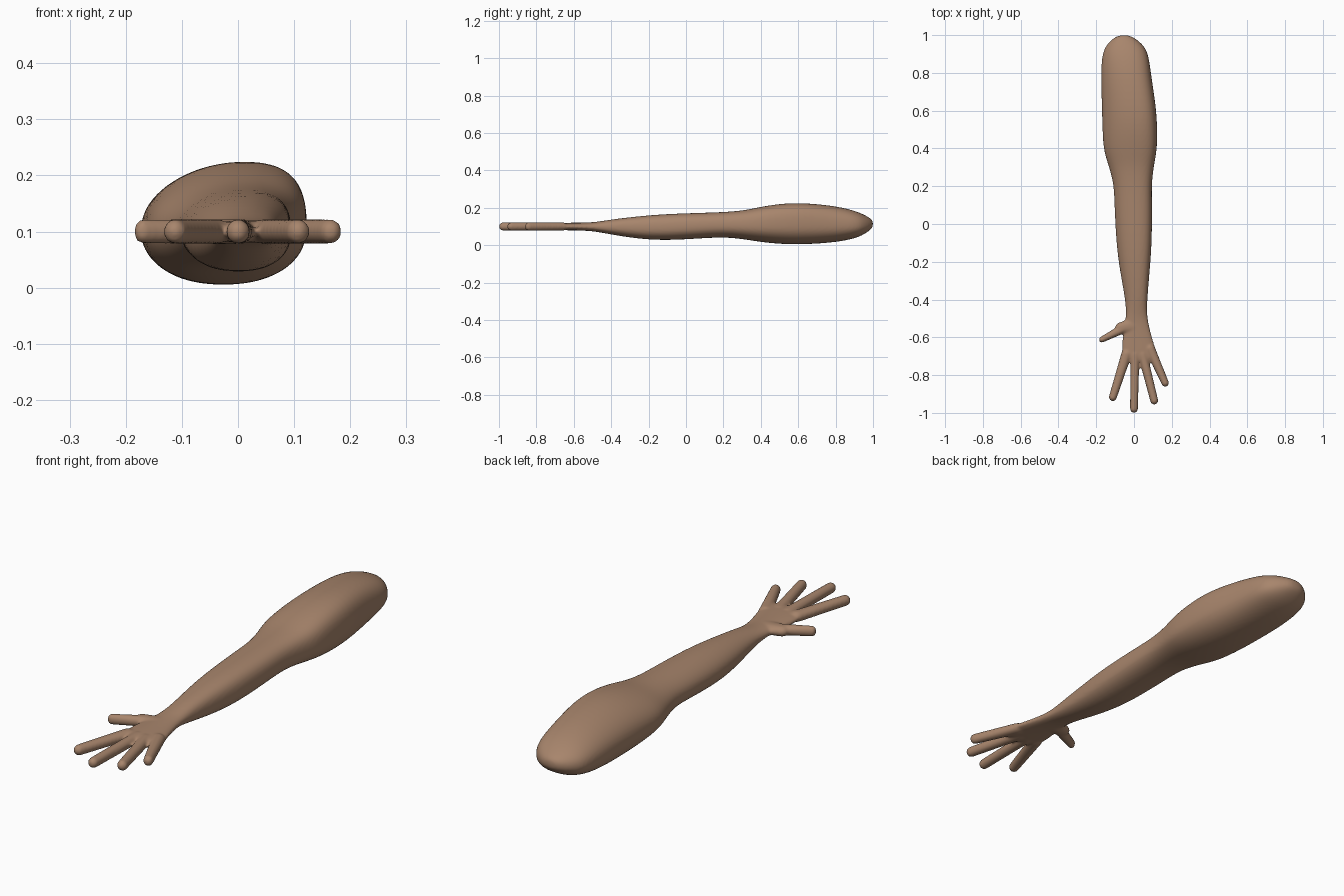
import bpy, bmesh, math
from mathutils import Vector

if "Cube" in bpy.data.objects:
    bpy.data.objects.remove(bpy.data.objects["Cube"])

skin = bpy.data.materials.new("warm brown skin")
skin.diffuse_color = (0.39, 0.235, 0.15, 1)
skin.use_nodes = True
skin.node_tree.nodes["Principled BSDF"].inputs["Base Color"].default_value = skin.diffuse_color


def make_object(name, bm):
    bmesh.ops.recalc_face_normals(bm, faces=bm.faces)
    me = bpy.data.meshes.new(name)
    bm.to_mesh(me)
    bm.free()
    ob = bpy.data.objects.new(name, me)
    bpy.context.collection.objects.link(ob)
    return ob


def power(v, e):
    return math.copysign(abs(v) ** e, v)


# Arm and palm sections: y, left, right, bottom, top, skew of the crown in x
SECTIONS = [
    (1.0, -.075, -.03, .10, .13, 0), (.985, -.11, .005, .08, .146, 0),
    (.94, -.155, .06, .05, .17, .01), (.88, -.172, .08, .03, .192, .02),
    (.78, -.176, .092, .013, .213, .03), (.62, -.171, .117, .003, .228, .04),
    (.5, -.168, .124, .006, .223, .04), (.39, -.163, .122, .018, .204, .04),
    (.31, -.135, .105, .032, .186, .03), (.21, -.107, .093, .043, .178, .02),
    (.1, -.104, .096, .038, .174, .02), (-.1, -.095, .095, .025, .168, .02),
    (-.25, -.075, .083, .033, .156, .015), (-.4, -.046, .07, .057, .138, .01),
    (-.48, -.042, .069, .073, .124, 0), (-.54, -.05, .08, .078, .121, 0),
    (-.61, -.062, .098, .08, .12, 0), (-.68, -.066, .122, .08, .12, 0),
    (-.715, -.06, .118, .082, .118, 0), (-.73, -.05, .10, .09, .11, 0),
]
N = 28
bm = bmesh.new()
rings = []
for y, l, r, lo, hi, skew in SECTIONS:
    cx, rx, mid = (l + r) / 2, (r - l) / 2, 0.45 * hi + 0.55 * lo
    ring = []
    for i in range(N):
        a = 2 * math.pi * i / N
        c, s = power(math.cos(a), .9), power(math.sin(a), .9)
        h = hi - mid if s > 0 else mid - lo
        ring.append(bm.verts.new((cx + rx * c + skew * max(s, 0) ** 2, y, mid + h * s)))
    rings.append(ring)
for a, b in zip(rings, rings[1:]):
    for i in range(N):
        j = (i + 1) % N
        bm.faces.new((a[i], a[j], b[j], b[i]))
bm.faces.new(rings[0])
bm.faces.new(rings[-1])
arm = make_object("arm", bm)
sub = arm.modifiers.new("round", "SUBSURF")
sub.levels = 2
bpy.context.view_layer.objects.active = arm
bpy.ops.object.modifier_apply(modifier="round")


# Fingers: hull of two spheres, base to tip
def finger(name, base, tip, r0, r1):
    bm = bmesh.new()
    for p, r in ((base, r0), (tip, r1)):
        vs = bmesh.ops.create_uvsphere(bm, u_segments=24, v_segments=16, radius=1)["verts"]
        for v in vs:
            v.co = Vector((p[0] + r * v.co.x, p[1] + r * v.co.y, .1 + .022 * v.co.z))
    res = bmesh.ops.convex_hull(bm, input=bm.verts)
    bmesh.ops.delete(bm, geom=[v for v in res["geom_interior"] if isinstance(v, bmesh.types.BMVert)],
                     context="VERTS")
    return make_object(name, bm)


parts = [
    finger("thumb", (-.03, -.54), (-.170, -.612), .027, .016),
    finger("thumb_root", (.0, -.54), (-.07, -.55), .045, .03),
    finger("index_finger", (-.040, -.69), (-.112, -.917), .028, .021),
    finger("middle_finger", (.005, -.69), (.0, -.979), .024, .021),
    finger("ring_finger", (.045, -.69), (.107, -.935), .025, .021),
    finger("little_finger", (.085, -.66), (.165, -.842), .027, .020),
]

# Fuse into one skin and soften the joins
for ob in parts + [arm]:
    ob.select_set(True)
bpy.ops.object.join()
remesh = arm.modifiers.new("fuse", "REMESH")
remesh.mode = "VOXEL"
remesh.voxel_size = .006
remesh.use_smooth_shade = True
smooth = arm.modifiers.new("soften", "SMOOTH")
smooth.factor = .5
smooth.iterations = 6
bpy.ops.object.modifier_apply(modifier="fuse")
bpy.ops.object.modifier_apply(modifier="soften")
arm.data.materials.clear()
arm.data.materials.append(skin)
bpy.ops.object.shade_smooth()
